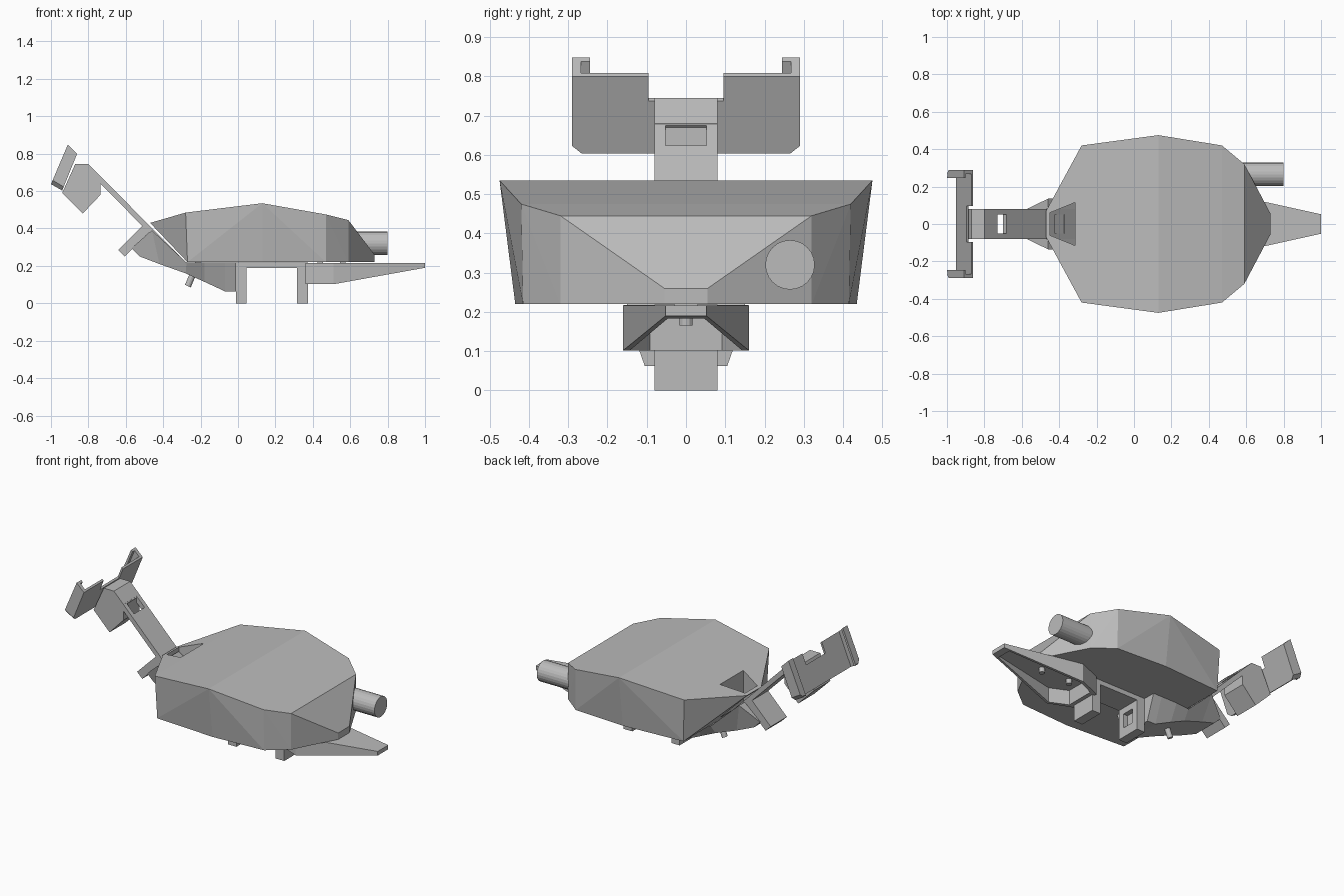
import bpy, bmesh, math
from mathutils import Vector

if "Cube" in bpy.data.objects:
    bpy.data.objects.remove(bpy.data.objects["Cube"])

grey = bpy.data.materials.new("plain_grey")
grey.diffuse_color = (0.5, 0.5, 0.5, 1)
grey.use_nodes = True
grey.node_tree.nodes["Principled BSDF"].inputs["Base Color"].default_value = grey.diffuse_color


def finish(name, bm):
    bmesh.ops.recalc_face_normals(bm, faces=bm.faces)
    me = bpy.data.meshes.new(name)
    bm.to_mesh(me)
    bm.free()
    me.materials.append(grey)
    ob = bpy.data.objects.new(name, me)
    bpy.context.collection.objects.link(ob)
    return ob


def loft(name, rings):
    """Join rings of equal point count and cap both ends."""
    bm = bmesh.new()
    vs = [[bm.verts.new(p) for p in r] for r in rings]
    n = len(vs[0])
    for a, b in zip(vs, vs[1:]):
        for i in range(n):
            j = (i + 1) % n
            bm.faces.new((a[i], a[j], b[j], b[i]))
    bm.faces.new(vs[0])
    bm.faces.new(vs[-1])
    return finish(name, bm)


def prism(name, xz, w):
    """Side profile extruded symmetrically across y."""
    return loft(name, [[(x, s * w, z) for x, z in xz] for s in (-1, 1)])


def box(name, x0, x1, z0, z1, w):
    return prism(name, [(x0, z0), (x1, z0), (x1, z1), (x0, z1)], w)


def cylinder(name, a, b, r, n):
    a, b = Vector(a), Vector(b)
    rot = (b - a).to_track_quat('Z', 'Y')
    ring = [rot @ Vector((r * math.cos(t), r * math.sin(t), 0))
            for t in (2 * math.pi * i / n for i in range(n))]
    return loft(name, [[p + c for p in ring] for c in (a, b)])


def cut(ob, cutter):
    mod = ob.modifiers.new("cut", 'BOOLEAN')
    mod.operation = 'DIFFERENCE'
    mod.solver = 'EXACT'
    mod.object = cutter
    dg = bpy.context.evaluated_depsgraph_get()
    me = bpy.data.meshes.new_from_object(ob.evaluated_get(dg))
    ob.modifiers.clear()
    ob.data = me
    bpy.data.objects.remove(cutter)


# Faceted main shell
top = [(-.47, .07, .43), (-.28, .42, .485), (.13, .475, .535),
       (.47, .42, .475), (.59, .32, .445), (.73, .055, .26)]
bottom = [(-.27, .41, .22), (.13, .435, .22), (.47, .415, .22),
          (.59, .32, .22), (.73, .055, .22)]
bm = bmesh.new()
for x, y, z in top + bottom:
    for s in (-1, 1):
        bm.verts.new((x, s * y, z))
bmesh.ops.convex_hull(bm, input=bm.verts)
bmesh.ops.dissolve_limit(bm, angle_limit=math.radians(1), verts=bm.verts, edges=bm.edges)
shell = finish("main_shell", bm)
# Tapered opening above the neck hinge
opening = [(-.45, -.06), (-.45, .06), (-.315, .115), (-.315, -.115)]
cut(shell, loft("opening_cutter", [[(x, y, z) for x, y in opening] for z in (.1, .7)]))

# Side exhaust
cylinder("exhaust_pipe", (.55, .265, .32), (.8, .265, .32), .063, 24)

# Sloping neck plate with two slots
neck = prism("neck_plate", [(-.8, .745), (-.285, .225), (-.305, .205), (-.82, .725)], .08)
for cx in (-.705, -.395):
    cz = -.055 - cx
    slot = [(cx - .025 + d, cz + .025 + d) for d in (.03, -.06)] + \
           [(cx + .025 + d, cz - .025 + d) for d in (-.06, .03)]
    cut(neck, prism("slot_cutter", slot, .052))

# Head block and the small block under the neck
prism("head_block", [(-.87, .745), (-.8, .745), (-.735, .68), (-.735, .58),
                     (-.83, .48), (-.94, .59)], .08)
prism("neck_bracket", [(-.64, .285), (-.605, .25), (-.47, .385), (-.505, .42)], .08)

# Head crossbar: (y, t) outlines laid on a tilted plane, thickness f
BR, TR = Vector((-.94, 0, .603)), Vector((-.86, 0, .8))
BL, TL = Vector((-1, 0, .637)), Vector((-.91, 0, .848))


def slab(name, yt, f0, f1):
    def at(y, t, f):
        p = BR.lerp(TR, t).lerp(BL.lerp(TL, t), f)
        return (p.x, y, p.z)
    return loft(name, [[at(y, t, f) for y, t in yt] for f in (f0, f1)])


half = [(.095, .68), (.095, 1), (.29, 1), (.29, .1), (.265, 0)]
slab("head_crossbar", half + [(-y, t) for y, t in reversed(half)], 0, .18)
for s, side in ((-1, "front"), (1, "back")):
    slab(side + "_crossbar_end",
         [(s * .267, 0), (s * .267, 1), (s * .29, 1), (s * .29, .1)], .1, 1)
    slab(side + "_crossbar_lip",
         [(s * .245, 0), (s * .245, 1), (s * .28, 1), (s * .28, .06)], .8, 1)


def hull_ring(xb, zb, wb, xt, zt, wt):
    return [(xb, -wb, zb), (xb, wb, zb), (xt, wt, zt), (xt, -wt, zt)]


# Lower hull below the neck
loft("lower_hull", [hull_ring(*r) for r in (
    (-.525, .25, .08, -.57, .295, .082),
    (-.42, .21, .10, -.46, .39, .135),
    (-.28, .16, .11, -.275, .218, .15),
    (-.18, .115, .11, -.18, .218, .16),
    (-.07, .064, .105, -.07, .218, .16),
    (-.01, .062, .105, -.01, .218, .16))])

# Tapered tail, hollow underneath
tail = loft("tail_fin", [hull_ring(x, z, w, x, .216, w) for x, z, w in (
    (.36, .102, .10), (.51, .102, .16), (1, .19, .052))])
cut(tail, loft("tail_cutter", [hull_ring(x, 0, w, x, .195, w) for x, w in (
    (.4, .092), (.51, .143), (.96, .047))]))

# Feet and the bar joining them
foot = box("front_foot", -.012, .045, 0, .219, .08)
cut(foot, box("foot_cutter", .015, .1, .06, .15, .04))
box("rear_foot", .315, .375, 0, .219, .08)
box("foot_bar", .04, .32, .19, .219, .08)

# Small pegs
cylinder("hull_peg", (-.235, 0, .17), (-.268, 0, .092), .017, 12)
for i, x in enumerate((.48, .68)):
    cylinder("tail_peg_%d" % (i + 1), (x, 0, .2), (x, 0, .165), .017, 12)
for i, x in enumerate((-.215, .44, .56)):
    box("shell_tab_%d" % (i + 1), x - .015, x + .015, .205, .225, .03)
